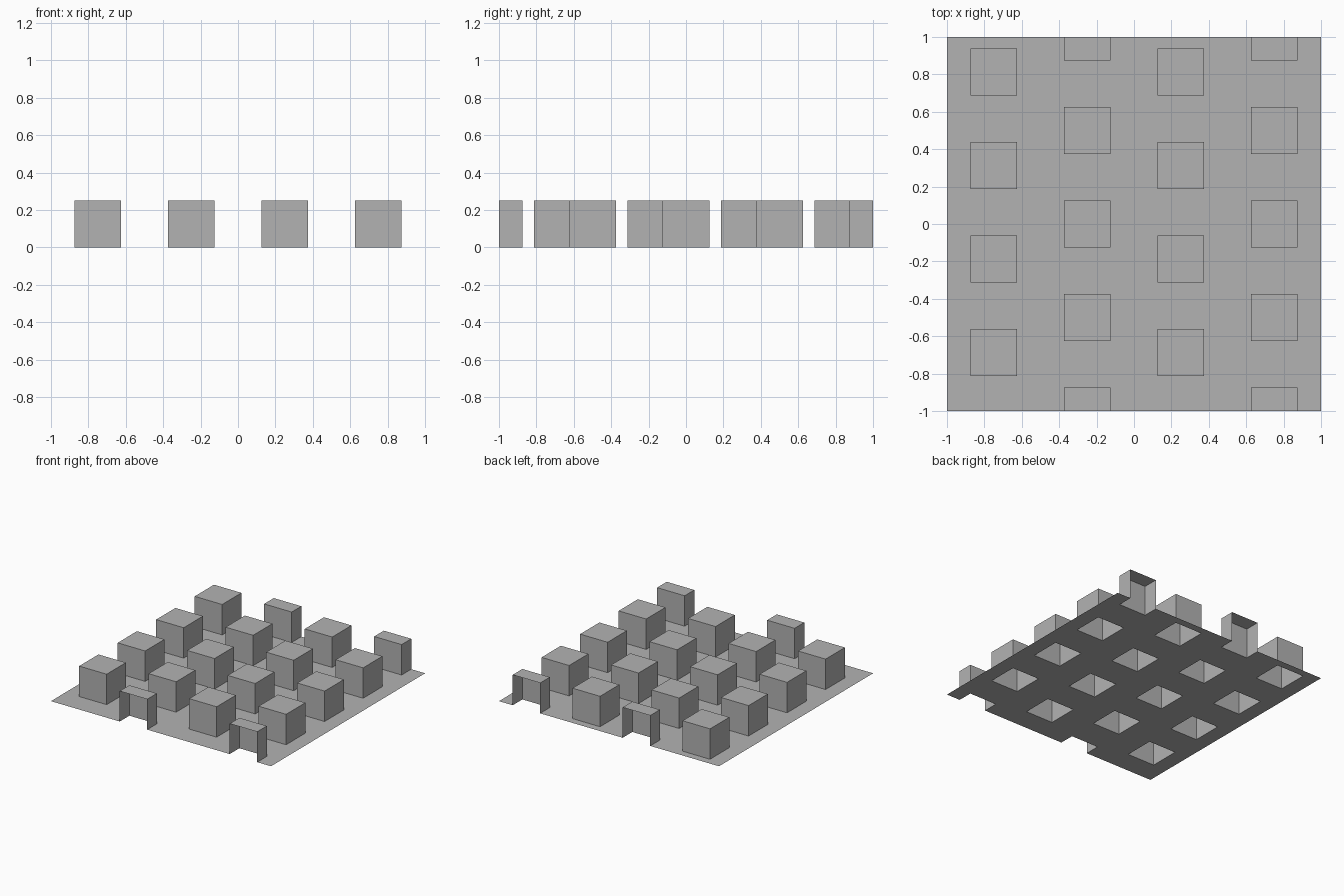
import bpy
import bmesh

cube = bpy.data.objects.get("Cube")
if cube:
    bpy.data.objects.remove(cube, do_unlink=True)

SIZE = 0.25           # stud width and height
HALF = SIZE / 2
PITCH = 0.5           # spacing of studs and of columns


def material(name, colour):
    mat = bpy.data.materials.new(name)
    mat.use_nodes = True
    mat.diffuse_color = colour
    mat.node_tree.nodes["Principled BSDF"].inputs["Base Color"].default_value = colour
    return mat


def clamp(y):
    return max(-1.0, min(1.0, y))


bm = bmesh.new()


def face(*points):
    bm.faces.new([bm.verts.new(p) for p in points])


def flat(x0, x1, y0, y1, z):
    face((x0, y0, z), (x1, y0, z), (x1, y1, z), (x0, y1, z))


def hollow_stud(x0, x1, y0, y1):
    """Open-bottomed box, also left open where the sheet border cuts it."""
    flat(x0, x1, y0, y1, SIZE)
    face((x0, y1, 0), (x0, y0, 0), (x0, y0, SIZE), (x0, y1, SIZE))
    face((x1, y0, 0), (x1, y1, 0), (x1, y1, SIZE), (x1, y0, SIZE))
    if y0 > -1:
        face((x0, y0, 0), (x1, y0, 0), (x1, y0, SIZE), (x0, y0, SIZE))
    if y1 < 1:
        face((x1, y1, 0), (x0, y1, 0), (x0, y1, SIZE), (x1, y1, SIZE))


# Columns of studs; every second column is shifted and meets the border
edge_x, edge_cuts = -1.0, [-1.0, 1.0]
for column in range(4):
    x0 = -0.75 + column * PITCH - HALF
    x1 = x0 + SIZE
    first, count = (-1.0, 5) if column % 2 else (-0.6875, 4)
    cuts, y = [-1.0], -1.0
    for i in range(count):
        y0 = clamp(first + i * PITCH - HALF)
        y1 = clamp(first + i * PITCH + HALF)
        if y0 > y:
            flat(x0, x1, y, y0, 0)
        hollow_stud(x0, x1, y0, y1)
        cuts += [y0, y1]
        y = y1
    if y < 1:
        flat(x0, x1, y, 1, 0)
    cuts = sorted(set(cuts + [1.0]))
    # Flat strip between the previous column and this one
    face(*[(x0, v, 0) for v in cuts], *[(edge_x, v, 0) for v in reversed(edge_cuts)])
    edge_x, edge_cuts = x1, cuts
face((1, -1, 0), (1, 1, 0), *[(edge_x, v, 0) for v in reversed(edge_cuts)])

bmesh.ops.remove_doubles(bm, verts=bm.verts, dist=0.0001)
mesh = bpy.data.meshes.new("studded_sheet")
bm.to_mesh(mesh)
bm.free()
mesh.materials.append(material("light_grey", (0.45, 0.45, 0.45, 1)))
sheet = bpy.data.objects.new("studded_sheet", mesh)
bpy.context.collection.objects.link(sheet)
